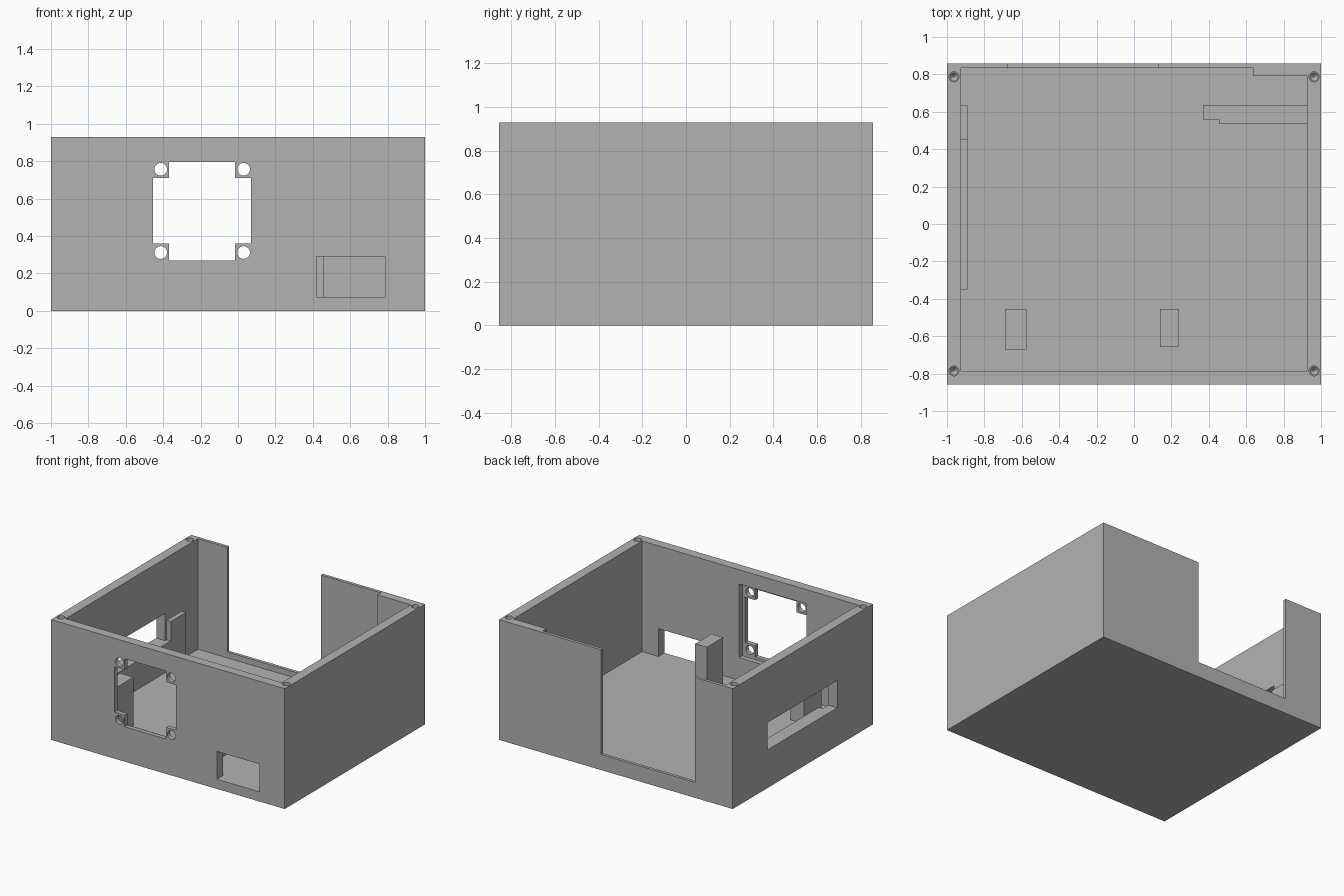
import bpy
import bmesh
from math import pi
from mathutils import Matrix, Vector

if "Cube" in bpy.data.objects:
    bpy.data.objects.remove(bpy.data.objects["Cube"], do_unlink=True)

grey = bpy.data.materials.new("plain grey")
grey.use_nodes = True
grey.diffuse_color = (0.45, 0.45, 0.45, 1)
grey.node_tree.nodes["Principled BSDF"].inputs["Base Color"].default_value = (0.45, 0.45, 0.45, 1)


def add_object(name, bm):
    mesh = bpy.data.meshes.new(name)
    bm.to_mesh(mesh)
    bm.free()
    mesh.materials.append(grey)
    obj = bpy.data.objects.new(name, mesh)
    bpy.context.collection.objects.link(obj)
    return obj


def box(name, x, y, z):
    """Box from (min, max) pairs on each axis."""
    low, high = Vector((x[0], y[0], z[0])), Vector((x[1], y[1], z[1]))
    bm = bmesh.new()
    bmesh.ops.create_cube(bm, size=1)
    for v in bm.verts:
        v.co = (low + high) / 2 + v.co * (high - low)
    return add_object(name, bm)


def cone(name, centre, bottom, top, depth, turn=0):
    bm = bmesh.new()
    bmesh.ops.create_cone(bm, cap_ends=True, segments=24, radius1=bottom, radius2=top, depth=depth,
                          matrix=Matrix.Translation(centre) @ Matrix.Rotation(turn, 4, "X"))
    return add_object(name, bm)


def cut(target, cutter):
    cutter.hide_render = True
    mod = target.modifiers.new("cut", "BOOLEAN")
    mod.operation, mod.solver, mod.object = "DIFFERENCE", "EXACT", cutter
    bpy.context.view_layer.objects.active = target
    bpy.ops.object.modifier_apply(modifier=mod.name)
    bpy.data.objects.remove(cutter, do_unlink=True)


FLOOR, TOP, SIDE, BACK = 0.075, 0.93, 0.925, 0.857

# Tray shell with a thinner stretch of back wall
case = box("case", (-1, 1), (-BACK, BACK), (0, TOP))
cut(case, box("cavity", (-SIDE, SIDE), (-0.785, 0.79), (FLOOR, 1.1)))
cut(case, box("back_recess", (-SIDE, 0.64), (0.5, 0.833), (FLOOR, 1.1)))

# Back opening, side slot and front port
cut(case, box("back_opening", (-0.675, 0.127), (0.7, 1), (0.12, 1.1)))
cut(case, box("side_slot", (-1.1, -0.8), (-0.42, 0.43), (0.295, 0.505)))
cut(case, box("front_port", (0.42, 0.785), (-1, -0.7), (FLOOR, 0.29)))

# Fan mount: inner pocket, cross-shaped opening and screw holes in the tabs
cut(case, box("fan_pocket", (-0.48, 0.095), (-0.823, -0.7), (0.25, 0.82)))
cut(case, box("fan_wide", (-0.455, 0.07), (-1, -0.7), (0.36, 0.71)))
cut(case, box("fan_tall", (-0.37, -0.015), (-1, -0.7), (0.27, 0.795)))
for x in (-0.413, 0.03):
    for z in (0.312, 0.757):
        cut(case, cone("fan_screw", (x, -0.85, z), 0.034, 0.034, 0.3, pi / 2))

# Blind lid screw holes with pointed ends
for x in (-0.963, 0.963):
    for y in (-0.785, 0.787):
        cut(case, cone("lid_screw", (x, y, 0.86), 0.027, 0.027, 0.24))
        cut(case, cone("lid_screw_tip", (x, y, 0.73), 0, 0.0265, 0.03))

# Inner supports standing on the floor
BASE, HIGH = 0.05, 0.445
box("right_post", (-0.69, -0.575), (-0.67, -0.455), (BASE, HIGH))
box("middle_post", (0.14, 0.24), (-0.655, -0.455), (BASE, HIGH))
box("side_ledge", (-0.95, -0.89), (-0.35, 0.46), (BASE, 0.295))
box("side_stop", (-0.95, -0.89), (0.45, 0.637), (BASE, HIGH))
box("left_block", (0.455, 0.95), (0.535, 0.637), (BASE, HIGH))
box("left_block_end", (0.37, 0.47), (0.56, 0.636), (BASE, HIGH))
